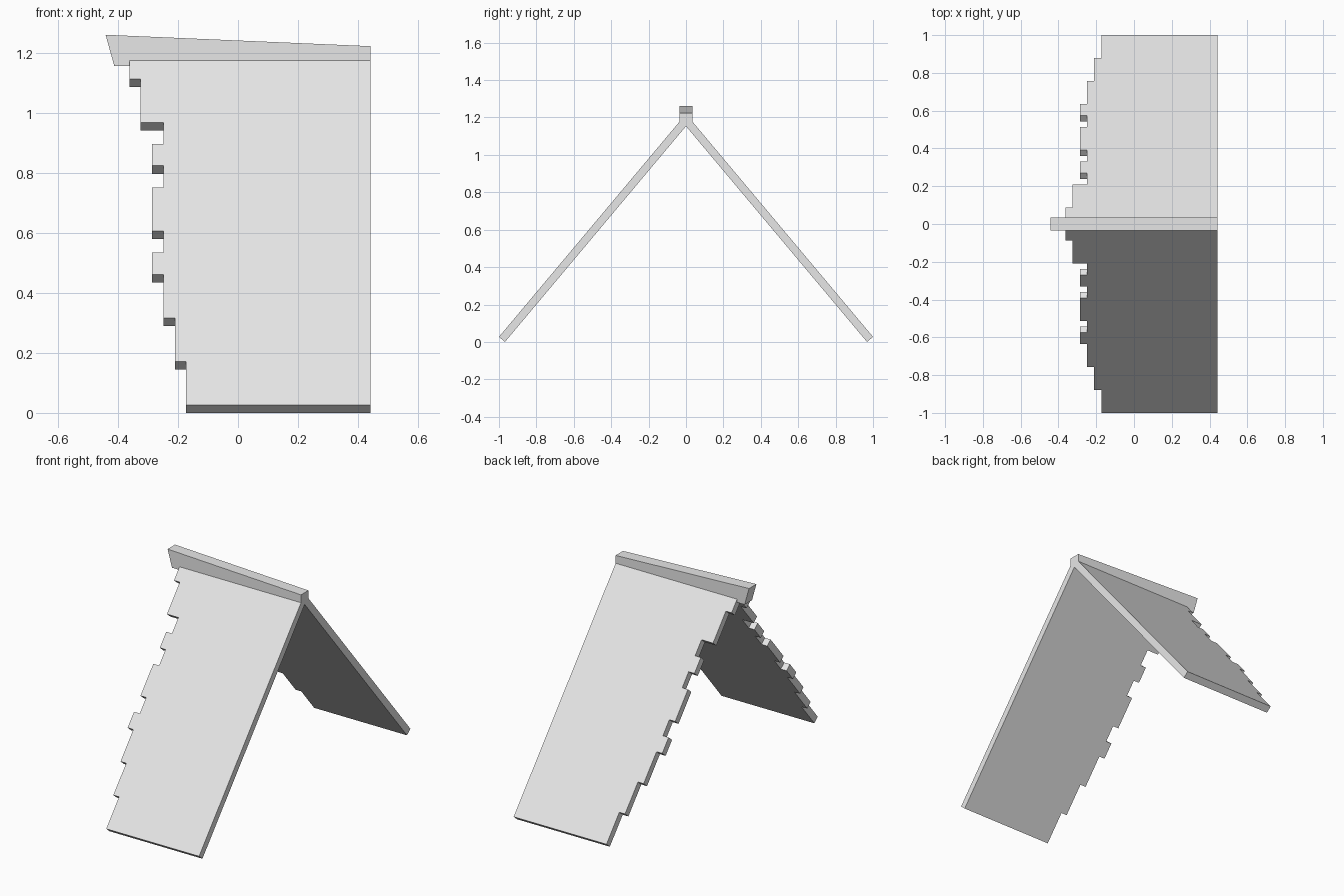
import bpy, bmesh, math
from mathutils import Vector

cube = bpy.data.objects.get("Cube")
if cube:
    bpy.data.objects.remove(cube, do_unlink=True)

# Single flat grey for the whole roof
grey = bpy.data.materials.new("pale grey")
grey.use_nodes = True
colour = (0.8, 0.8, 0.8, 1)
grey.diffuse_color = colour
grey.node_tree.nodes["Principled BSDF"].inputs["Base Color"].default_value = colour


def prism(name, outline, depth):
    """Extrude a closed outline of 3D points along the depth vector."""
    bm = bmesh.new()
    face = bm.faces.new([bm.verts.new(p) for p in outline])
    new = bmesh.ops.extrude_face_region(bm, geom=[face])["geom"]
    bmesh.ops.translate(bm, vec=depth,
                        verts=[v for v in new if isinstance(v, bmesh.types.BMVert)])
    bmesh.ops.recalc_face_normals(bm, faces=bm.faces)
    mesh = bpy.data.meshes.new(name)
    bm.to_mesh(mesh)
    bm.free()
    mesh.materials.append(grey)
    obj = bpy.data.objects.new(name, mesh)
    bpy.context.collection.objects.link(obj)
    return obj


# Sloping slabs with a broken, stepped edge
ANGLE = math.radians(50)
RIGHT_EDGE, STEP, ROW, THICK = 0.442, 0.038, 0.0947, 0.042
rows = [0, 2, 4, 6, 7, 8, 10, 11, 12, 13, 15, 16]   # row where each step begins
steps = [0, 1, 2, 3, 2, 3, 2, 3, 2, 4, 5]           # how far each step sticks out

profile = [(RIGHT_EDGE, 0)]
for start, end, out in zip(rows, rows[1:], steps):
    x = -0.173 - STEP * out
    profile += [(x, start * ROW), (x, end * ROW)]
profile.append((RIGHT_EDGE, rows[-1] * ROW))

for name, side in (("front_roof_slab", -1), ("back_roof_slab", 1)):
    up = Vector((0, -side * math.cos(ANGLE), math.sin(ANGLE)))
    inward = Vector((0, -side * math.sin(ANGLE), -math.cos(ANGLE)))
    eave = Vector((0, side, THICK * math.cos(ANGLE)))
    prism(name, [eave + up * s + Vector((x, 0, 0)) for x, s in profile], inward * THICK)

# Ridge beam, rising towards its slanted overhanging end
HALF = 0.035
ridge = [(-0.442, 1.262), (RIGHT_EDGE, 1.224), (RIGHT_EDGE, 1.158), (-0.413, 1.158)]
prism("ridge_beam", [(x, -HALF, z) for x, z in ridge], Vector((0, 2 * HALF, 0)))
